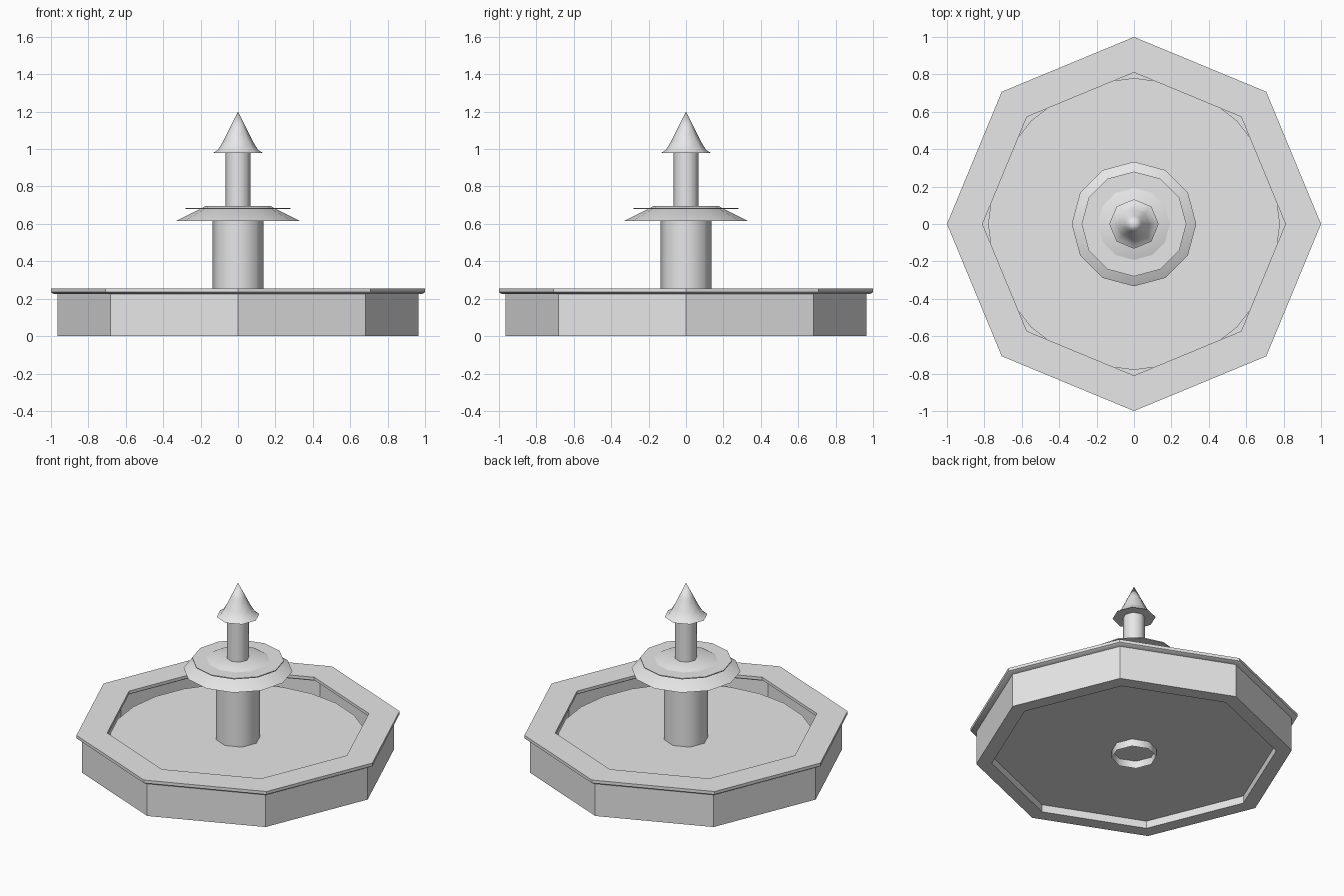
import bpy, bmesh, math

cube = bpy.data.objects.get("Cube")
if cube:
    bpy.data.objects.remove(cube, do_unlink=True)

stone = bpy.data.materials.new("pale_stone")
stone.use_nodes = True
colour = (0.8, 0.8, 0.8, 1)
stone.diffuse_color = colour
stone.node_tree.nodes["Principled BSDF"].inputs["Base Color"].default_value = colour


def lathe(name, profile, sides, angle=50, loop=False):
    """Revolve (radius, height) points around z; a zero radius closes to a point."""
    bm = bmesh.new()
    rings = []
    for r, z in profile:
        if r == 0:
            rings.append([bm.verts.new((0, 0, z))] * sides)
        else:
            turns = [math.tau * i / sides for i in range(sides)]
            rings.append([bm.verts.new((r * math.cos(t), r * math.sin(t), z)) for t in turns])
    pairs = list(zip(rings, rings[1:]))
    if loop:
        pairs.append((rings[-1], rings[0]))
    for low, high in pairs:
        for i in range(sides):
            j = (i + 1) % sides
            corners = dict.fromkeys((low[i], low[j], high[j], high[i]))
            bm.faces.new(list(corners))
    bmesh.ops.recalc_face_normals(bm, faces=bm.faces)
    mesh = bpy.data.meshes.new(name)
    bm.to_mesh(mesh)
    bm.free()
    mesh.materials.append(stone)
    obj = bpy.data.objects.new(name, mesh)
    bpy.context.collection.objects.link(obj)
    bpy.ops.object.select_all(action='DESELECT')
    obj.select_set(True)
    bpy.context.view_layer.objects.active = obj
    bpy.ops.object.shade_smooth_by_angle(angle=math.radians(angle))


# Octagonal basin: wall, overhanging coping, raised floor and water sheet
lathe("basin_wall", [(0.965, 0), (0.965, 0.228), (0.87, 0.228), (0.87, 0)], 8, 30, loop=True)
lathe("basin_rim", [(0.985, 0.225), (1, 0.235), (1, 0.255),
                    (0.81, 0.255), (0.81, 0.235), (0.825, 0.225)], 8, 40, loop=True)
lathe("basin_floor", [(0.88, 0.05), (0, 0.05)], 8)
lathe("basin_water", [(0.78, 0.157), (0, 0.157)], 24)

# Central column, open at the foot
lathe("lower_column", [(0.137, 0), (0.137, 0.62)], 8)
lathe("upper_column", [(0.068, 0.68), (0.068, 0.985)], 8)

# Sloping tier with a thin sheet of water
lathe("tier", [(0, 0.615), (0.333, 0.615), (0.17, 0.697), (0, 0.697)], 12)
lathe("tier_water", [(0, 0.68), (0.28, 0.68), (0.28, 0.686), (0, 0.686)], 12)

# Flared pointed finial
lathe("finial", [(0, 0.98), (0.132, 0.98), (0.108, 0.995), (0.08, 1.04),
                 (0.045, 1.11), (0, 1.2)], 8)
